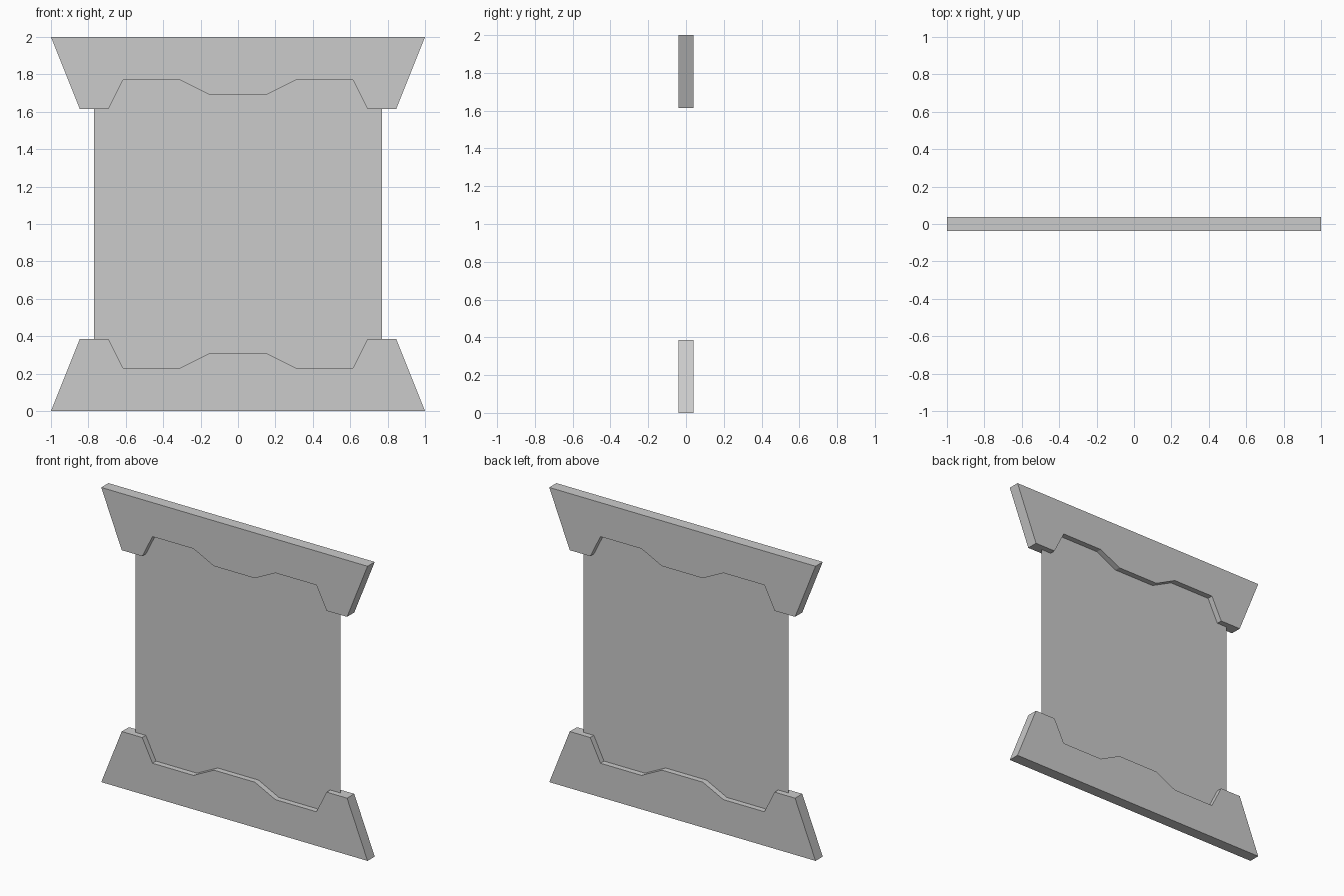
import bpy, bmesh

if "Cube" in bpy.data.objects:
    bpy.data.objects.remove(bpy.data.objects["Cube"])

U = 1 / 13  # design grid step
HALF = [(13, 0), (11, 5), (9, 5), (8, 3), (4, 3), (2, 4)]  # right half of the cap outline


def make_object(name, outline, depth=0):
    """Face from an x/z outline on the grid, extruded along y when depth > 0."""
    bm = bmesh.new()
    face = bm.faces.new([bm.verts.new((x * U, -depth / 2 * U, z * U)) for x, z in outline])
    if depth:
        new = bmesh.ops.extrude_face_region(bm, geom=[face], use_keep_orig=True)["geom"]
        verts = [g for g in new if isinstance(g, bmesh.types.BMVert)]
        bmesh.ops.translate(bm, verts=verts, vec=(0, depth * U, 0))
        bmesh.ops.recalc_face_normals(bm, faces=bm.faces)
    mesh = bpy.data.meshes.new(name)
    bm.to_mesh(mesh)
    bm.free()
    obj = bpy.data.objects.new(name, mesh)
    bpy.context.collection.objects.link(obj)
    return obj


# Matching notched end caps
lower = HALF + [(-x, z) for x, z in reversed(HALF)]
make_object("lower_cap", lower, depth=1)
make_object("upper_cap", [(x, 26 - z) for x, z in lower], depth=1)

# Thin square screen held between the caps
make_object("screen_panel", [(-10, 3), (10, 3), (10, 23), (-10, 23)])
